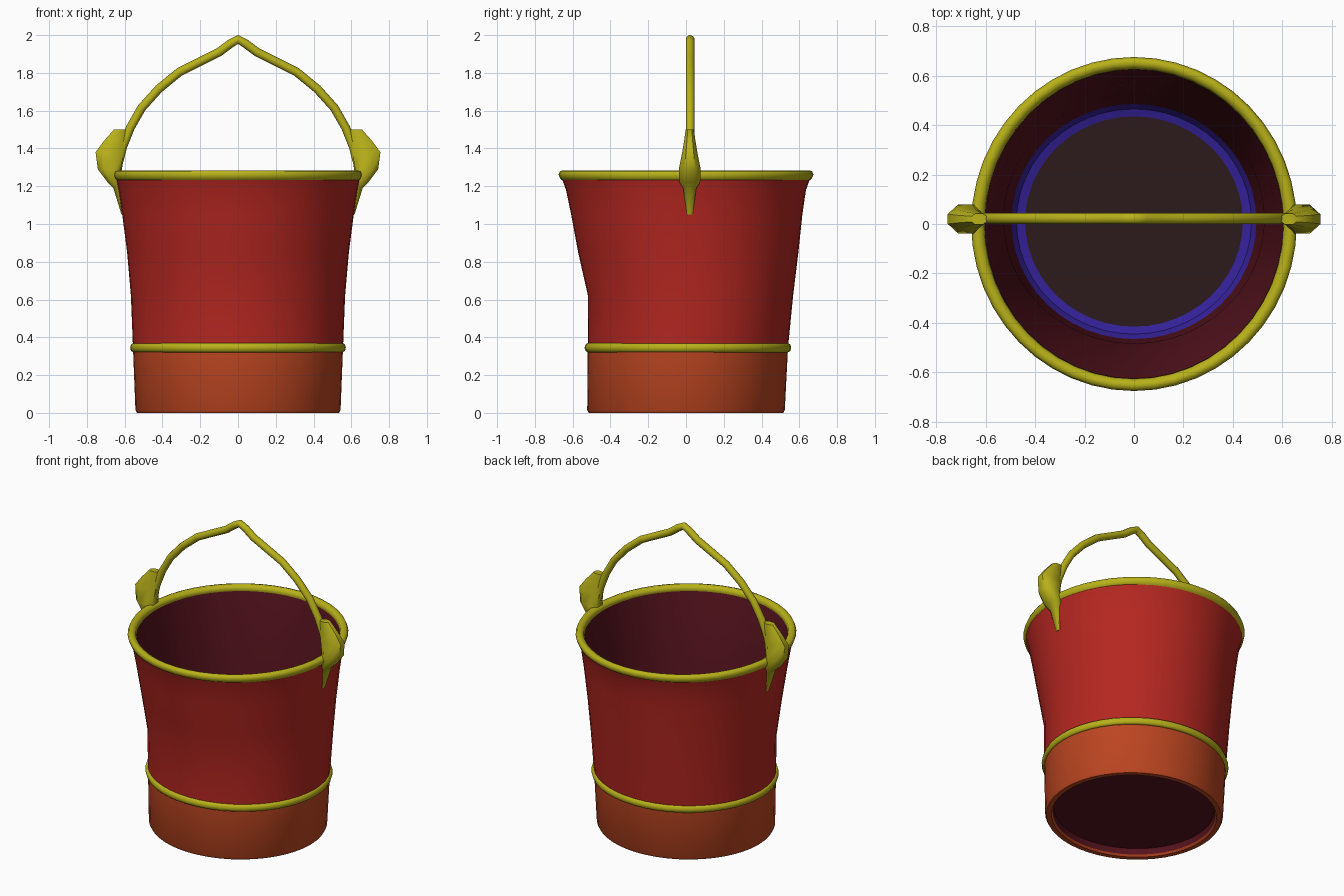
import bpy, math
from mathutils import Vector

if "Cube" in bpy.data.objects:
    bpy.data.objects.remove(bpy.data.objects["Cube"])

SEG = 48


def material(name, rgb):
    m = bpy.data.materials.new(name)
    m.diffuse_color = (*rgb, 1)
    m.use_nodes = True
    m.node_tree.nodes["Principled BSDF"].inputs["Base Color"].default_value = m.diffuse_color
    return m


RED = material("red_paint", (0.46, 0.02, 0.015))
ORANGE = material("orange_red_paint", (0.50, 0.06, 0.015))
YELLOW = material("yellow_trim", (0.48, 0.44, 0.01))
DARK = material("dark_red_inside", (0.09, 0.006, 0.012))
FLOOR = material("dark_floor", (0.025, 0.01, 0.012))
BLUE = material("blue_corner", (0.035, 0.015, 0.32))


def loft(name, rings, mat, caps=(False, False), closed=False, angle=40):
    """Skin a list of equal-length point rings."""
    n = len(rings[0])
    verts = [p for r in rings for p in r]
    faces = []
    for i in range(len(rings) if closed else len(rings) - 1):
        a, b = i * n, ((i + 1) % len(rings)) * n
        for j in range(n):
            k = (j + 1) % n
            faces.append((a + j, a + k, b + k, b + j))
    if caps[0]:
        faces.append(tuple(reversed(range(n))))
    if caps[1]:
        faces.append(tuple(range(len(verts) - n, len(verts))))
    me = bpy.data.meshes.new(name)
    me.from_pydata(verts, [], faces)
    me.materials.append(mat)
    ob = bpy.data.objects.new(name, me)
    bpy.context.collection.objects.link(ob)
    bpy.ops.object.select_all(action='DESELECT')
    ob.select_set(True)
    bpy.context.view_layer.objects.active = ob
    bpy.ops.object.shade_smooth_by_angle(angle=math.radians(angle))
    return ob


def oval(z, rx, ry, cy=0.0):
    return [(rx * math.cos(t), cy + ry * math.sin(t), z)
            for t in (2 * math.pi * i / SEG for i in range(SEG))]


def ovals(rows):
    return [oval(*r) for r in rows]


# Outer wall, slightly oval and flaring upward
loft("lower_wall", ovals([(0.012, 0.495, 0.475), (0.0, 0.505, 0.485), (0.0, 0.535, 0.515),
                          (0.015, 0.543, 0.523), (0.345, 0.556, 0.53, 0.01)]), ORANGE)
loft("upper_wall", ovals([(0.345, 0.556, 0.53, 0.01), (0.62, 0.567, 0.543, 0.024),
                          (0.85, 0.587, 0.583, 0.012), (1.05, 0.613, 0.612, 0.004),
                          (1.18, 0.632, 0.635), (1.235, 0.645, 0.655)]), RED)

# Recessed underside
loft("underside", ovals([(0.012, 0.495, 0.475), (0.05, 0.49, 0.47)]), DARK, caps=(False, True))

# Inner wall, corner ring and floor
loft("inner_wall", ovals([(1.26, 0.607, 0.63), (1.05, 0.573, 0.572, 0.004),
                          (0.62, 0.527, 0.503, 0.02), (0.345, 0.516, 0.49, 0.01),
                          (0.13, 0.495, 0.475, 0.01)]), DARK)
loft("inner_corner", ovals([(0.13, 0.495, 0.475, 0.01), (0.095, 0.475, 0.455, 0.01),
                            (0.085, 0.44, 0.425, 0.01)]), BLUE)
loft("inner_floor", ovals([(0.085, 0.44, 0.425, 0.01), (0.085, 0.2, 0.2, 0.01)]),
     FLOOR, caps=(False, True))

# Rolled rim and raised hoop
loft("rim", ovals([(1.225, 0.632, 0.642), (1.238, 0.65, 0.665), (1.262, 0.658, 0.675),
                   (1.28, 0.65, 0.667), (1.284, 0.63, 0.65), (1.275, 0.61, 0.632),
                   (1.25, 0.603, 0.625)]), YELLOW, closed=True, angle=80)
loft("hoop", ovals([(0.345 + 0.025 * math.sin(t), 0.553 + 0.018 * math.cos(t),
                     0.529 + 0.018 * math.cos(t), 0.01)
                    for t in (math.pi * i / 4 for i in range(8))]), YELLOW, closed=True, angle=80)

# Bail handle: round bar swept along a pointed arch
half = [(0.645, 1.25), (0.633, 1.32), (0.61, 1.41), (0.57, 1.51), (0.51, 1.615), (0.42, 1.715),
        (0.31, 1.805), (0.2, 1.86), (0.1, 1.91), (0.04, 1.955)]
path = [(-x, z) for x, z in half] + [(0, 1.977)] + [(x, z) for x, z in reversed(half)]
rings = []
for i, (x, z) in enumerate(path):
    a, b = path[max(i - 1, 0)], path[min(i + 1, len(path) - 1)]
    d = Vector((b[0] - a[0], 0, b[1] - a[1])).normalized()
    side = Vector((-d.z, 0, d.x))
    rings.append([Vector((x, 0.022, z)) + 0.023 * (side * math.cos(t) + Vector((0, math.sin(t), 0)))
                  for t in (math.pi * k / 5 for k in range(10))])
loft("handle", rings, YELLOW, caps=(True, True), angle=60)

# Handle lugs: z, inner x, outer x, half thickness
lug = [(1.05, 0.595, 0.617, 0.015), (1.19, 0.60, 0.66, 0.035), (1.22, 0.605, 0.69, 0.055),
       (1.29, 0.62, 0.742, 0.058), (1.38, 0.605, 0.754, 0.04), (1.44, 0.597, 0.71, 0.03),
       (1.5, 0.595, 0.657, 0.022)]
for s, label in ((-1, "left"), (1, "right")):
    rings = []
    for z, x0, x1, h in lug:
        m, w = (x0 + x1) / 2, (x1 - x0) / 2
        ring = [(s * (m + w * u), 0.02 + h * v, z) for u, v in
                ((1, -0.5), (1, 0.5), (0.5, 1), (-0.5, 1), (-1, 0.5), (-1, -0.5), (-0.5, -1), (0.5, -1))]
        rings.append(ring if s > 0 else ring[::-1])
    loft(label + "_lug", rings, YELLOW, caps=(True, True), angle=50)
